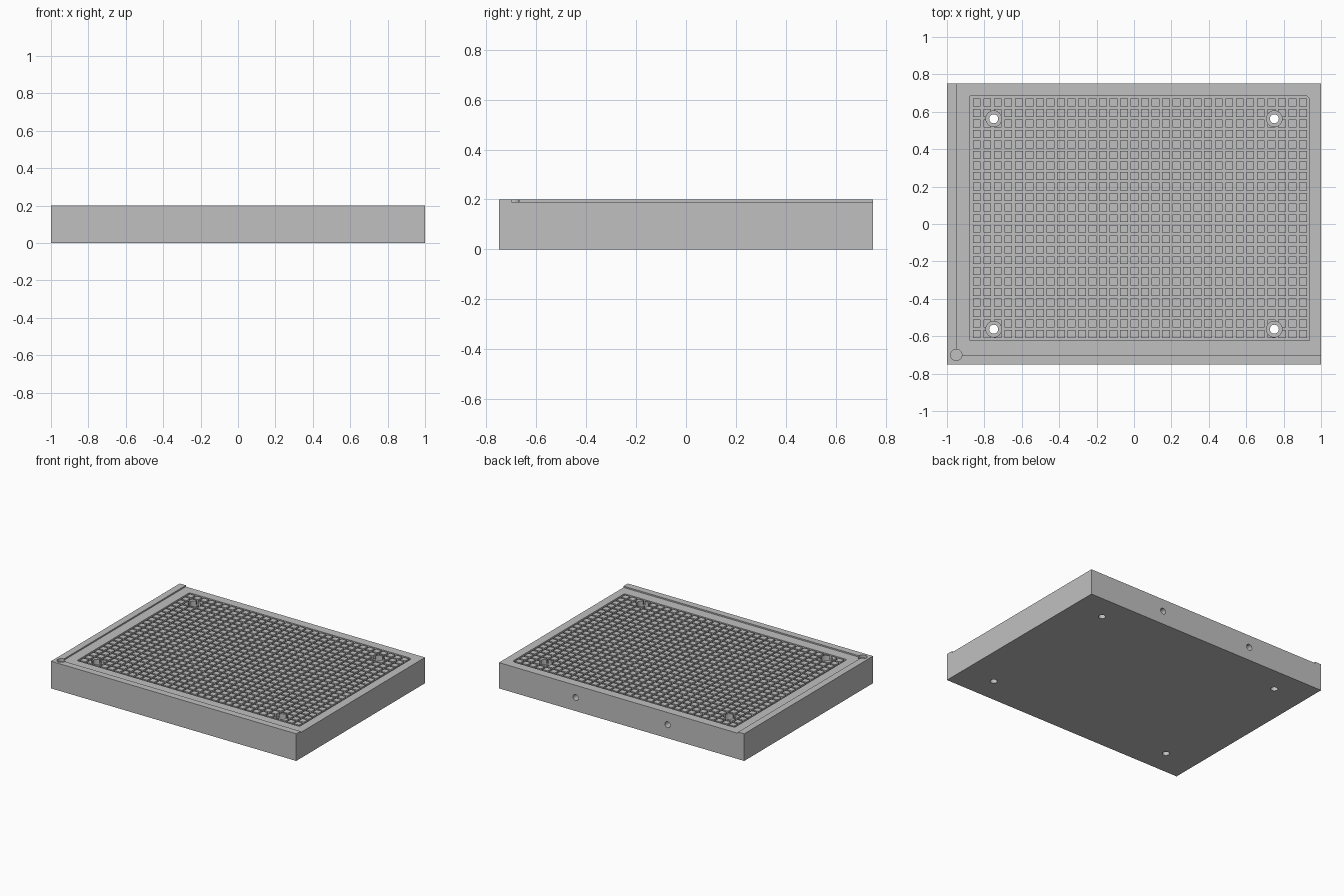
import bpy
import bmesh
from math import radians
from mathutils import Matrix, Vector

default = bpy.data.objects.get("Cube")
if default:
    bpy.data.objects.remove(default, do_unlink=True)

HEIGHT, LEDGE, FLOOR = 0.2, 0.19, 0.16
PITCH, LAND, GAP = 0.05625, 0.0422, 0.0141
COLS, ROWS = 32, 23
MID = 0.031                       # grid centre offset in x and y

metal = bpy.data.materials.new("machined_grey")
metal.use_nodes = True
grey = (0.53, 0.53, 0.53, 1)
metal.diffuse_color = grey
metal.node_tree.nodes["Principled BSDF"].inputs["Base Color"].default_value = grey


def finish(name, bm):
    bmesh.ops.recalc_face_normals(bm, faces=bm.faces)
    mesh = bpy.data.meshes.new(name)
    bm.to_mesh(mesh)
    bm.free()
    mesh.materials.append(metal)
    obj = bpy.data.objects.new(name, mesh)
    bpy.context.collection.objects.link(obj)
    return obj


def add_box(bm, low, high):
    low, high = Vector(low), Vector(high)
    size = Matrix.Diagonal((high - low).to_4d())
    size[3][3] = 1
    bmesh.ops.create_cube(bm, size=1, matrix=Matrix.Translation((low + high) / 2) @ size)


def box(name, low, high):
    bm = bmesh.new()
    add_box(bm, low, high)
    return finish(name, bm)


def prism(name, outline, z0, z1):
    bm = bmesh.new()
    face = bm.faces.new([bm.verts.new((x, y, z0)) for x, y in outline])
    out = bmesh.ops.extrude_face_region(bm, geom=[face])
    top = [v for v in out["geom"] if isinstance(v, bmesh.types.BMVert)]
    bmesh.ops.translate(bm, verts=top, vec=(0, 0, z1 - z0))
    return finish(name, bm)


def cylinder(name, centre, radius, depth, along_y=False):
    bm = bmesh.new()
    turn = Matrix.Rotation(radians(90 if along_y else 0), 4, "X")
    bmesh.ops.create_cone(bm, cap_ends=True, segments=32, radius1=radius, radius2=radius,
                          depth=depth, matrix=Matrix.Translation(centre) @ turn)
    return finish(name, bm)


def cut(target, cutter):
    mod = target.modifiers.new("cut", "BOOLEAN")
    mod.operation = "DIFFERENCE"
    mod.solver = "EXACT"
    mod.object = cutter
    bpy.ops.object.select_all(action="DESELECT")
    bpy.context.view_layer.objects.active = target
    target.select_set(True)
    bpy.ops.object.modifier_apply(modifier=mod.name)


# Plate with a raised locating fence along the front and right edges
plate = box("plate", (-1, -0.75, 0), (1, 0.75, HEIGHT))
cutters = [box("ledge_cutter", (-0.95, -0.7, LEDGE), (1.2, 0.95, 0.3))]

# Recess for the grid, with one clipped corner
hx = (COLS - 1) * PITCH / 2 + LAND / 2 + GAP
hy = (ROWS - 1) * PITCH / 2 + LAND / 2 + GAP
x0, x1, y0, y1 = MID - hx, MID + hx, MID - hy, MID + hy
recess = [(x0, y0), (x1, y0), (x1, y1 - GAP), (x1 - GAP, y1), (x0, y1)]
cutters.append(prism("recess_cutter", recess, FLOOR, 0.3))

# Corner relief and two ports in the back face
cutters.append(cylinder("relief_cutter", (-0.95, -0.7, 0.23), 0.03, 0.1))
for x in (-0.375, 0.375):
    cutters.append(cylinder("port_cutter", (x, 0.7, 0.1), 0.022, 0.4, True))

# Counterbored mounting holes
hole_cutters = []
for x in (-0.75, 0.75):
    for y in (-0.5625, 0.5625):
        hole_cutters.append(cylinder("bore_cutter", (x, y, 0.1), 0.024, 0.5))
        hole_cutters.append(cylinder("counterbore_cutter", (x, y, 0.22), 0.042, 0.2))

for cutter in cutters + hole_cutters:
    cut(plate, cutter)

# Grid of square support lands standing in the recess
bm = bmesh.new()
half = LAND / 2
for i in range(COLS):
    for j in range(ROWS):
        x = MID + (i - (COLS - 1) / 2) * PITCH
        y = MID + (j - (ROWS - 1) / 2) * PITCH
        add_box(bm, (x - half, y - half, FLOOR - 0.004), (x + half, y + half, LEDGE))
lands = finish("support_lands", bm)
for cutter in hole_cutters:
    cut(lands, cutter)

for cutter in cutters + hole_cutters:
    bpy.data.objects.remove(cutter, do_unlink=True)

# Smooth the round bores, keep machined edges sharp
for obj in (plate, lands):
    bpy.ops.object.select_all(action="DESELECT")
    bpy.context.view_layer.objects.active = obj
    obj.select_set(True)
    bpy.ops.object.shade_smooth_by_angle(angle=radians(30))
